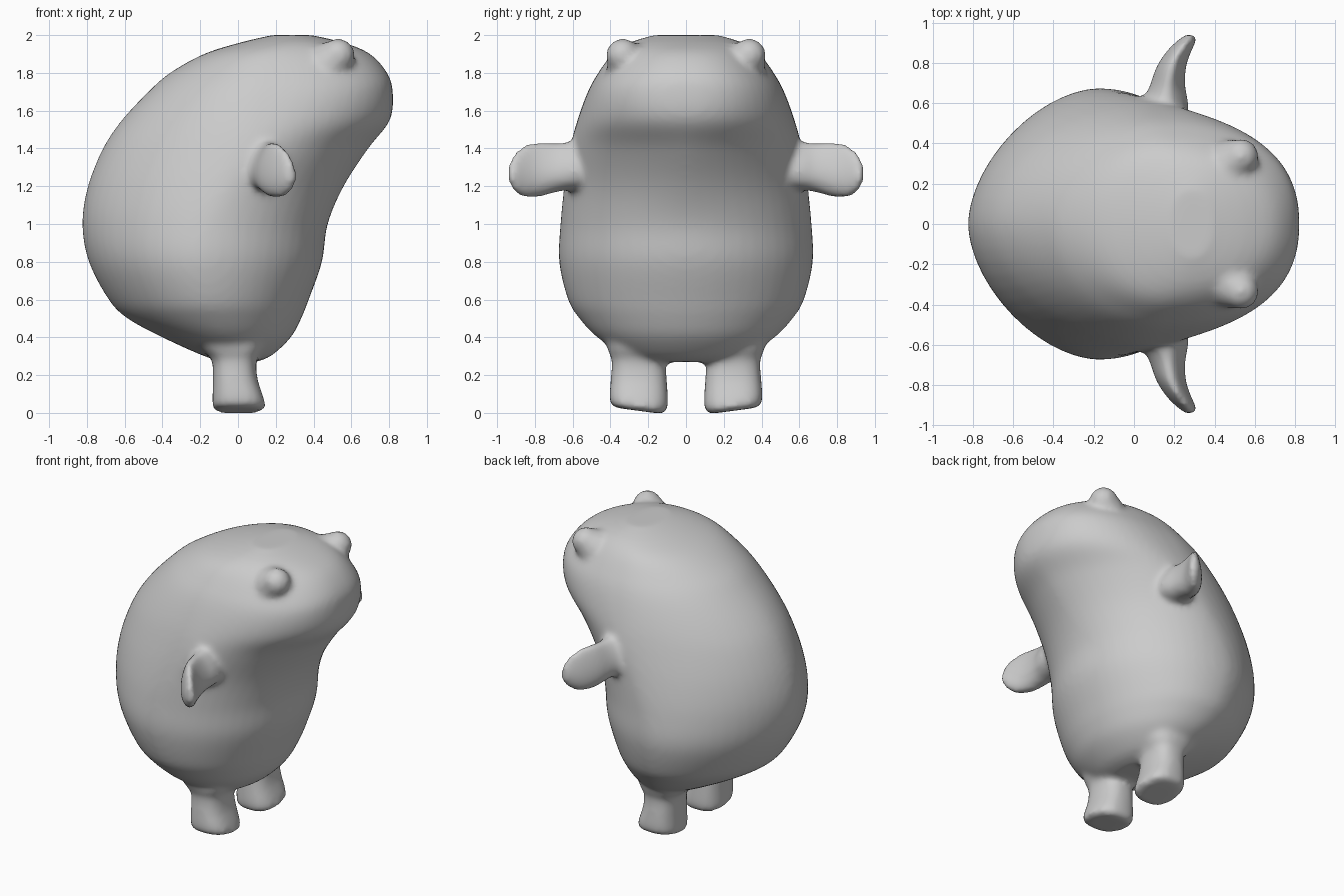
import bpy, bmesh, math
from mathutils import Vector

if "Cube" in bpy.data.objects:
    bpy.data.objects.remove(bpy.data.objects["Cube"])

SEG = 56


def catmull(rows, steps):
    """Smoothly interpolate rows of numbers."""
    out = []
    for i in range(len(rows) - 1):
        a, b, c, d = (rows[min(max(i + k, 0), len(rows) - 1)] for k in (-1, 0, 1, 2))
        for s in range(steps):
            t = s / steps
            out.append([0.5 * (2 * q + (r - p) * t + (2 * p - 5 * q + 4 * r - u) * t * t
                               + (3 * q - p - 3 * r + u) * t ** 3)
                        for p, q, r, u in zip(a, b, c, d)])
    return out + [list(rows[-1])]


def loft(bm, rings):
    """Skin closed rings of points and cap both ends."""
    loops = [[bm.verts.new(p) for p in ring] for ring in rings]
    n = len(loops[0])
    for a, b in zip(loops, loops[1:]):
        for i in range(n):
            bm.faces.new((a[i], a[(i + 1) % n], b[(i + 1) % n], b[i]))
    bm.faces.new(loops[0][::-1])
    bm.faces.new(loops[-1])


def power(v, n):
    return math.copysign(abs(v) ** (2 / n), v)


ANGLES = [2 * math.pi * i / SEG for i in range(SEG)]
bm = bmesh.new()

# Torso and head: z, back x, front x, widest x, half width, back and front roundness
torso = [
    (0.27, -0.08, 0.10, 0.00, 0.18, 2.0, 2.0),
    (0.305, -0.19, 0.18, -0.02, 0.32, 2.0, 2.0),
    (0.40, -0.40, 0.28, -0.08, 0.47, 1.9, 2.0),
    (0.50, -0.585, 0.335, -0.13, 0.565, 1.8, 2.0),
    (0.60, -0.685, 0.375, -0.16, 0.625, 1.75, 2.0),
    (0.80, -0.79, 0.445, -0.18, 0.672, 1.75, 2.0),
    (1.00, -0.825, 0.475, -0.15, 0.665, 1.75, 1.95),
    (1.20, -0.795, 0.56, -0.06, 0.645, 1.8, 1.8),
    (1.40, -0.715, 0.69, 0.05, 0.615, 1.85, 1.8),
    (1.55, -0.615, 0.805, 0.08, 0.575, 1.85, 2.1),
    (1.70, -0.475, 0.82, 0.12, 0.52, 1.9, 2.35),
    (1.80, -0.36, 0.79, 0.15, 0.465, 1.9, 2.3),
    (1.90, -0.18, 0.70, 0.19, 0.39, 2.0, 2.2),
    (1.96, 0.01, 0.56, 0.26, 0.30, 2.0, 2.2),
    (2.0, 0.18, 0.39, 0.29, 0.17, 2.0, 2.0),
]
rings = []
for z, x0, x1, xc, w, nb, nf in catmull(torso, 5):
    ring = []
    for a in ANGLES:
        c, s = math.cos(a), math.sin(a)
        n, r = (nf, x1 - xc) if c > 0 else (nb, xc - x0)
        ring.append((xc + r * power(c, n), w * power(s, n), z))
    rings.append(ring)
loft(bm, rings)

# Arms: y, centre x, centre z, half thickness, half height
arm = [(0.45, 0.13, 1.31, 0.12, 0.12), (0.60, 0.155, 1.31, 0.11, 0.13),
       (0.68, 0.165, 1.30, 0.085, 0.13), (0.78, 0.185, 1.29, 0.07, 0.148),
       (0.86, 0.225, 1.28, 0.058, 0.14), (0.91, 0.262, 1.275, 0.045, 0.10),
       (0.942, 0.28, 1.27, 0.022, 0.045)]
# Legs: z, centre x, centre y, half length, half width
leg = [(-0.005, 0.0, 0.25, 0.115, 0.12), (0.015, 0.005, 0.25, 0.14, 0.15),
       (0.07, 0.0, 0.25, 0.135, 0.155), (0.18, -0.015, 0.25, 0.118, 0.148),
       (0.28, -0.02, 0.25, 0.118, 0.143), (0.34, -0.03, 0.25, 0.16, 0.165),
       (0.45, -0.04, 0.25, 0.18, 0.17)]
for side in (-1, 1):
    # arms are thinner along the upper edge
    loft(bm, [[(x + t * math.cos(a) * (1 - 0.35 * math.sin(a)), side * y, z + h * math.sin(a))
               for a in ANGLES] for y, x, z, t, h in catmull(arm, 4)])
    rings = []
    for z, x, y, lx, wy in catmull(leg, 4):
        ring = []
        for a in ANGLES:
            px, py = lx * power(math.cos(a), 2.6), wy * power(math.sin(a), 2.6)
            # soles rise slightly towards the outside
            lift = (py + 0.12) * 0.13 * max(0, 1 - z / 0.2)
            ring.append((x + px, side * (y + py), z + max(lift, 0)))
        rings.append(ring)
    loft(bm, rings)
    # Eye bumps on a broader sunken brow
    for r, loc in ((0.09, (0.53, 0.335, 1.893)), (0.12, (0.485, 0.30, 1.845))):
        eye = bmesh.ops.create_uvsphere(bm, u_segments=24, v_segments=16, radius=r)
        bmesh.ops.translate(bm, verts=eye["verts"],
                            vec=Vector((loc[0], side * loc[1], loc[2])))

bmesh.ops.recalc_face_normals(bm, faces=bm.faces)
mesh = bpy.data.meshes.new("creature_body")
bm.to_mesh(mesh)
bm.free()
body = bpy.data.objects.new("creature_body", mesh)
bpy.context.collection.objects.link(body)

# Fuse the parts into one soft skin
fuse = body.modifiers.new("fuse", 'REMESH')
fuse.mode = 'VOXEL'
fuse.voxel_size = 0.018
fuse.use_smooth_shade = True
soften = body.modifiers.new("soften", 'SMOOTH')
soften.factor = 0.5
soften.iterations = 12

grey = bpy.data.materials.new("soft_grey")
grey.diffuse_color = (0.6, 0.6, 0.6, 1)
grey.use_nodes = True
grey.node_tree.nodes["Principled BSDF"].inputs["Base Color"].default_value = grey.diffuse_color
mesh.materials.append(grey)
for p in mesh.polygons:
    p.use_smooth = True
